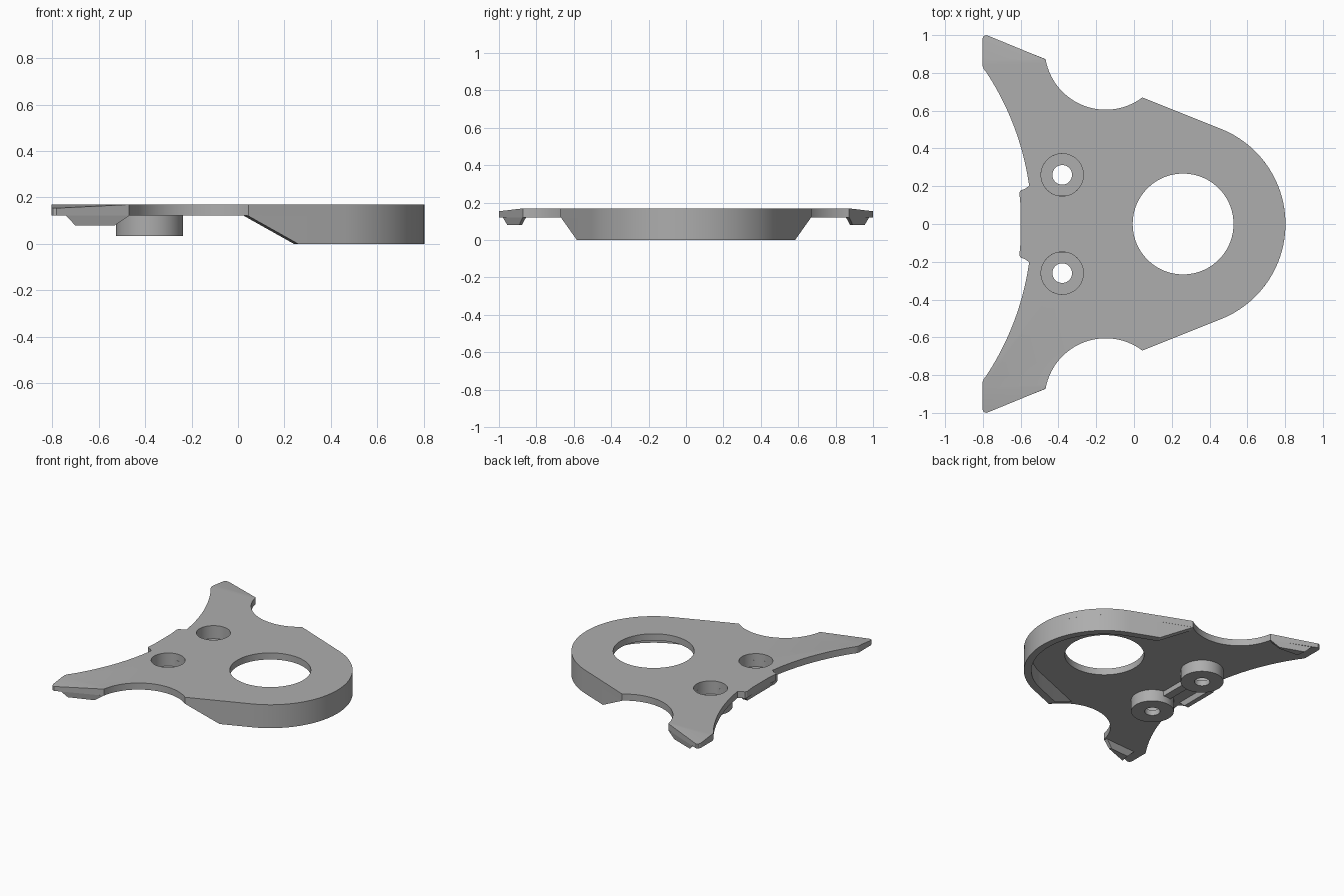
import bpy, bmesh, math
from math import cos, sin, radians

if "Cube" in bpy.data.objects:
    bpy.data.objects.remove(bpy.data.objects["Cube"])

TOP, UNDER, WALL = 0.17, 0.122, 0.05
HOLE_X, RIM_R = 0.26, 0.542

grey = bpy.data.materials.new("plain grey")
grey.use_nodes = True
grey.diffuse_color = (0.42, 0.42, 0.42, 1)
grey.node_tree.nodes["Principled BSDF"].inputs["Base Color"].default_value = (0.42, 0.42, 0.42, 1)


def finish(name, bm, smooth=True):
    bmesh.ops.remove_doubles(bm, verts=bm.verts, dist=0.0002)
    bmesh.ops.recalc_face_normals(bm, faces=bm.faces)
    mesh = bpy.data.meshes.new(name)
    bm.to_mesh(mesh)
    bm.free()
    mesh.materials.append(grey)
    ob = bpy.data.objects.new(name, mesh)
    bpy.context.collection.objects.link(ob)
    if smooth:
        bpy.ops.object.select_all(action='DESELECT')
        bpy.context.view_layer.objects.active = ob
        ob.select_set(True)
        bpy.ops.object.shade_smooth_by_angle(angle=radians(25))
    return ob


def loft(rings, closed_path=False):
    """Bridge rings of equal length; cap the ends unless the path is closed."""
    bm = bmesh.new()
    rows = [[bm.verts.new(p) for p in ring] for ring in rings]
    pairs = list(zip(rows, rows[1:]))
    if closed_path:
        pairs.append((rows[-1], rows[0]))
    else:
        bm.faces.new(rows[0])
        bm.faces.new(rows[-1])
    for a, b in pairs:
        for i in range(len(a)):
            j = (i + 1) % len(a)
            bm.faces.new((a[i], a[j], b[j], b[i]))
    return bm


def prism(low, z0, high, z1):
    return loft([[(x, y, z0) for x, y in low], [(x, y, z1) for x, y in high]])


def box(x0, x1, y):
    return [(x0, -y), (x1, -y), (x1, y), (x0, y)]


def arc(cx, cy, r, a0, a1, n):
    return [(cx + r * cos(radians(a0 + (a1 - a0) * i / n)),
             cy + r * sin(radians(a0 + (a1 - a0) * i / n))) for i in range(n + 1)]


def lathe(profile, x, y, n=64):
    return loft([[(x + r * cos(math.tau * i / n), y + r * sin(math.tau * i / n), z)
                  for r, z in profile] for i in range(n)], closed_path=True)


# Plate outline, half of it mirrored across y = 0
half = arc(HOLE_X, 0, RIM_R, 0, 68.2, 28)
half += arc(-0.15, 0.928, 0.323, -53, -170, 28)
half += [(-0.78, 1.0), (-0.795, 0.995), (-0.803, 0.98), (-0.803, 0.84), (-0.795, 0.82)]
half += arc(-2.0, 0, 1.459, 33.5, 8, 20)
half += [(-0.575, 0.187), (-0.6, 0.178), (-0.607, 0.165), (-0.6, 0.09)]
outline = half + [(x, -y) for x, y in reversed(half[1:])]

# Plate with arm tips sloping down on top
bm = prism(outline, UNDER, outline, TOP)
for s in (1, -1):
    bmesh.ops.bisect_plane(bm, geom=bm.verts[:] + bm.edges[:] + bm.faces[:],
                           plane_co=(0, s * 0.868, 0), plane_no=(0, 1, 0))
for v in bm.verts:
    if v.co.z > 0.15 and abs(v.co.y) > 0.868:
        v.co.z -= (abs(v.co.y) - 0.868) * 0.12
plate = finish("plate", bm, smooth=False)

# Large opening and the two screw recesses
for x, y, r in ((HOLE_X, 0, 0.267), (-0.38, 0.26, 0.112), (-0.38, -0.26, 0.112)):
    circle = arc(x, y, r, 0, 360 - 3.75, 95)
    cutter = finish("hole_cutter", prism(circle, 0.05, circle, 0.3), smooth=False)
    cutter.hide_render = True
    mod = plate.modifiers.new("hole", 'BOOLEAN')
    mod.operation, mod.solver, mod.object = 'DIFFERENCE', 'EXACT', cutter
    bpy.context.view_layer.objects.active = plate
    bpy.ops.object.modifier_apply(modifier=mod.name)
    bpy.data.objects.remove(cutter)
bpy.ops.object.select_all(action='DESELECT')
plate.select_set(True)
bpy.ops.object.shade_smooth_by_angle(angle=radians(25))

# Rim wall below the plate, with sloping ends
stations = [(0.044, 0.669, 68.2), (0.26, 0.583, 68.2)]
for i in range(49):
    a = 68.2 - 136.4 * i / 48
    stations.append((HOLE_X + RIM_R * cos(radians(a)), RIM_R * sin(radians(a)), a))
stations += [(x, -y, -a) for x, y, a in reversed(stations[:2])]
rings = []
for x, y, a in stations:
    low = min(UNDER - 0.001, max(0, UNDER * (0.26 - x) / 0.216))
    ix, iy = x - WALL * cos(radians(a)), y - WALL * sin(radians(a))
    rings.append([(x, y, UNDER), (x, y, low), (ix, iy, low), (ix, iy, UNDER)])
finish("rim_wall", loft(rings))

# Screw bosses and arm pads on both sides
boss = [(0.144, UNDER), (0.144, 0.035), (0.052, 0.035), (0.052, 0.075),
        (0.112, 0.075), (0.112, UNDER)]
pad_top = [(-0.74, 0.98), (-0.468, 0.873), (-0.485, 0.855), (-0.73, 0.87)]
pad_low = [(-0.70, 0.955), (-0.53, 0.892), (-0.54, 0.878), (-0.69, 0.89)]
for side, s in (("left", 1), ("right", -1)):
    finish(side + "_boss", lathe(boss, -0.38, s * 0.26))
    finish(side + "_arm_pad", prism([(x, s * y) for x, y in pad_low], 0.08,
                                    [(x, s * y) for x, y in pad_top], UNDER), smooth=False)

# Rib joining the bosses and the lip on the straight edge
finish("boss_rib", prism(box(-0.42, -0.36, 0.15), 0.085, box(-0.42, -0.36, 0.15), UNDER), smooth=False)
finish("edge_lip", prism(box(-0.585, -0.55, 0.13), 0.085, box(-0.598, -0.54, 0.165), UNDER), smooth=False)
